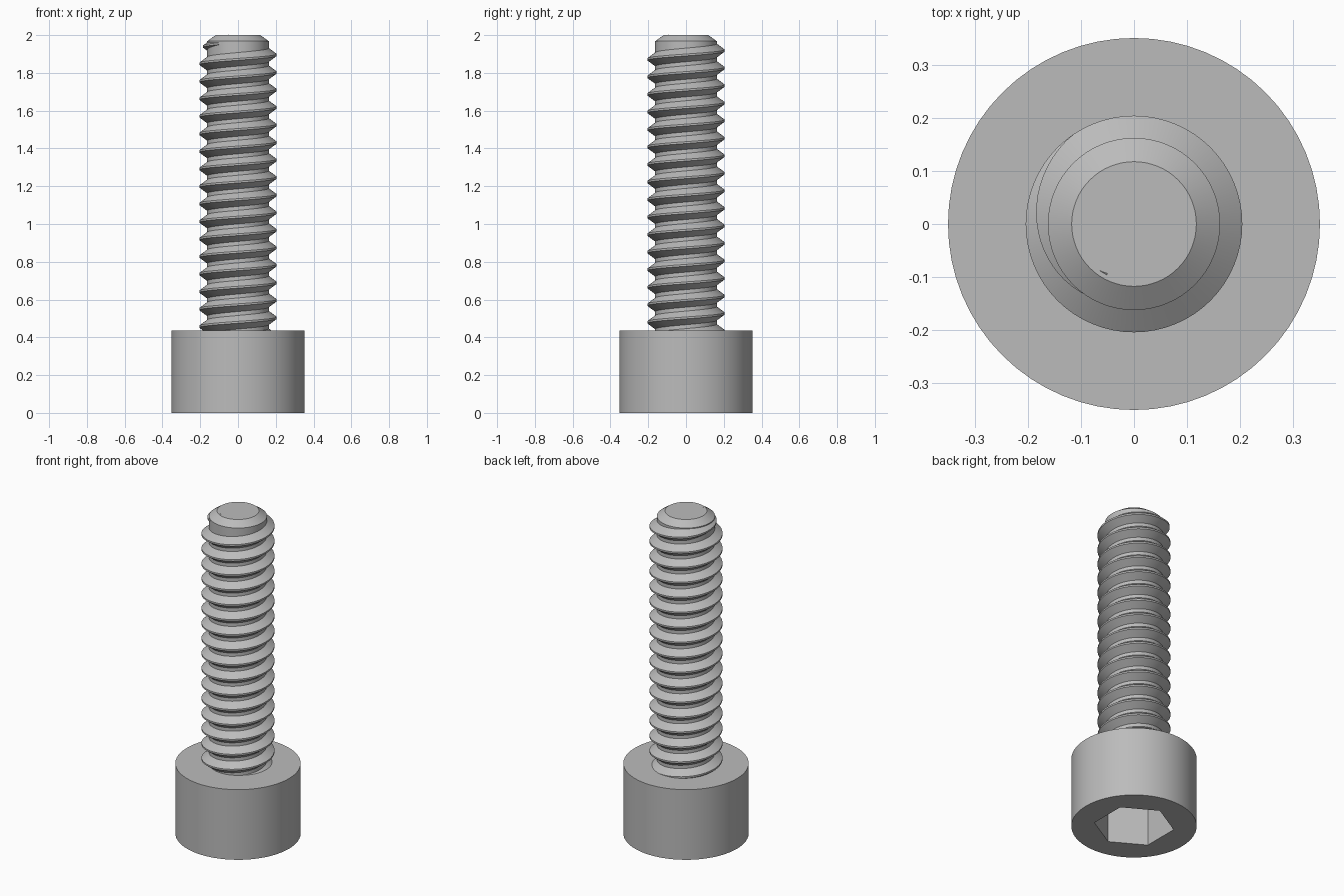
import bpy, bmesh, math
from mathutils import Vector

old = bpy.data.objects.get("Cube")
if old:
    bpy.data.objects.remove(old, do_unlink=True)

steel = bpy.data.materials.new("grey_steel")
steel.use_nodes = True
GREY = (0.5, 0.5, 0.5, 1)
steel.diffuse_color = GREY
steel.node_tree.nodes["Principled BSDF"].inputs["Base Color"].default_value = GREY

SEGS = 64
HEAD_R, HEAD_H = 0.352, 0.435
SOCKET_R, SOCKET_DEPTH = 0.226, 0.26
ROOT_R, CREST_R, PITCH = 0.163, 0.205, 0.0928
CREST_Z = 1.895          # crest height at +x on the last full turn


def ring(bm, radius, z, count, start=0.0):
    return [bm.verts.new((radius * math.cos(start + math.tau * i / count),
                          radius * math.sin(start + math.tau * i / count), z))
            for i in range(count)]


def skin(bm, lower, upper, closed=True):
    n = len(lower)
    for i in range(n if closed else n - 1):
        j = (i + 1) % n
        bm.faces.new((lower[i], lower[j], upper[j], upper[i]))


def finish(bm, name):
    bmesh.ops.recalc_face_normals(bm, faces=bm.faces)
    mesh = bpy.data.meshes.new(name)
    bm.to_mesh(mesh)
    bm.free()
    mesh.materials.append(steel)
    obj = bpy.data.objects.new(name, mesh)
    bpy.context.collection.objects.link(obj)
    bpy.ops.object.select_all(action="DESELECT")
    obj.select_set(True)
    bpy.context.view_layer.objects.active = obj
    bpy.ops.object.shade_smooth_by_angle(angle=math.radians(25))
    return obj


# Cylindrical head with a hexagonal socket in its underside
bm = bmesh.new()
rim = ring(bm, HEAD_R, 0, SEGS)
top = ring(bm, HEAD_R, HEAD_H, SEGS)
mouth = ring(bm, SOCKET_R, 0, 6, math.pi / 6)
floor = ring(bm, SOCKET_R, SOCKET_DEPTH, 6, math.pi / 6)
skin(bm, rim, top)
skin(bm, mouth, floor)
bm.faces.new(top)
bm.faces.new(floor)
border = [bm.edges.get((loop[i - 1], loop[i])) for loop in (rim, mouth) for i in range(len(loop))]
bmesh.ops.triangle_fill(bm, edges=border, use_beauty=True, normal=Vector((0, 0, -1)))
finish(bm, "head")

# Shank core with a chamfered tip
bm = bmesh.new()
rings = [ring(bm, r, z, SEGS) for r, z in ((ROOT_R, HEAD_H - 0.02), (ROOT_R, 1.968), (0.118, 2.0))]
for lower, upper in zip(rings, rings[1:]):
    skin(bm, lower, upper)
bm.faces.new(rings[0])
bm.faces.new(rings[-1])
finish(bm, "shank")

# Right-handed helical thread that fades into the core at the tip
bm = bmesh.new()
HALF, FLAT, SINK = 0.036, 0.005, 0.012
slope = (HALF - FLAT) / (CREST_R - ROOT_R)
base = HALF + SINK * slope
profile = ((ROOT_R - SINK, -base), (CREST_R, -FLAT), (CREST_R, FLAT), (ROOT_R - SINK, base))
FADE_START, FADE_END = math.radians(125), math.radians(240)
step = math.tau / SEGS
first = -math.ceil(16.3 * SEGS)
last = math.ceil(FADE_END / step)
previous = None
for k in range(first, last + 1):
    a = k * step
    fade = max(0.0, (a - FADE_START) / (FADE_END - FADE_START))
    drop = fade * (CREST_R - ROOT_R + 0.002)
    z = CREST_Z + PITCH * a / math.tau
    section = [bm.verts.new(((r - drop) * math.cos(a), (r - drop) * math.sin(a), z + dz))
               for r, dz in profile]
    if previous:
        skin(bm, previous, section)
    else:
        bm.faces.new(section)
    previous = section
bm.faces.new(previous)
finish(bm, "thread")
